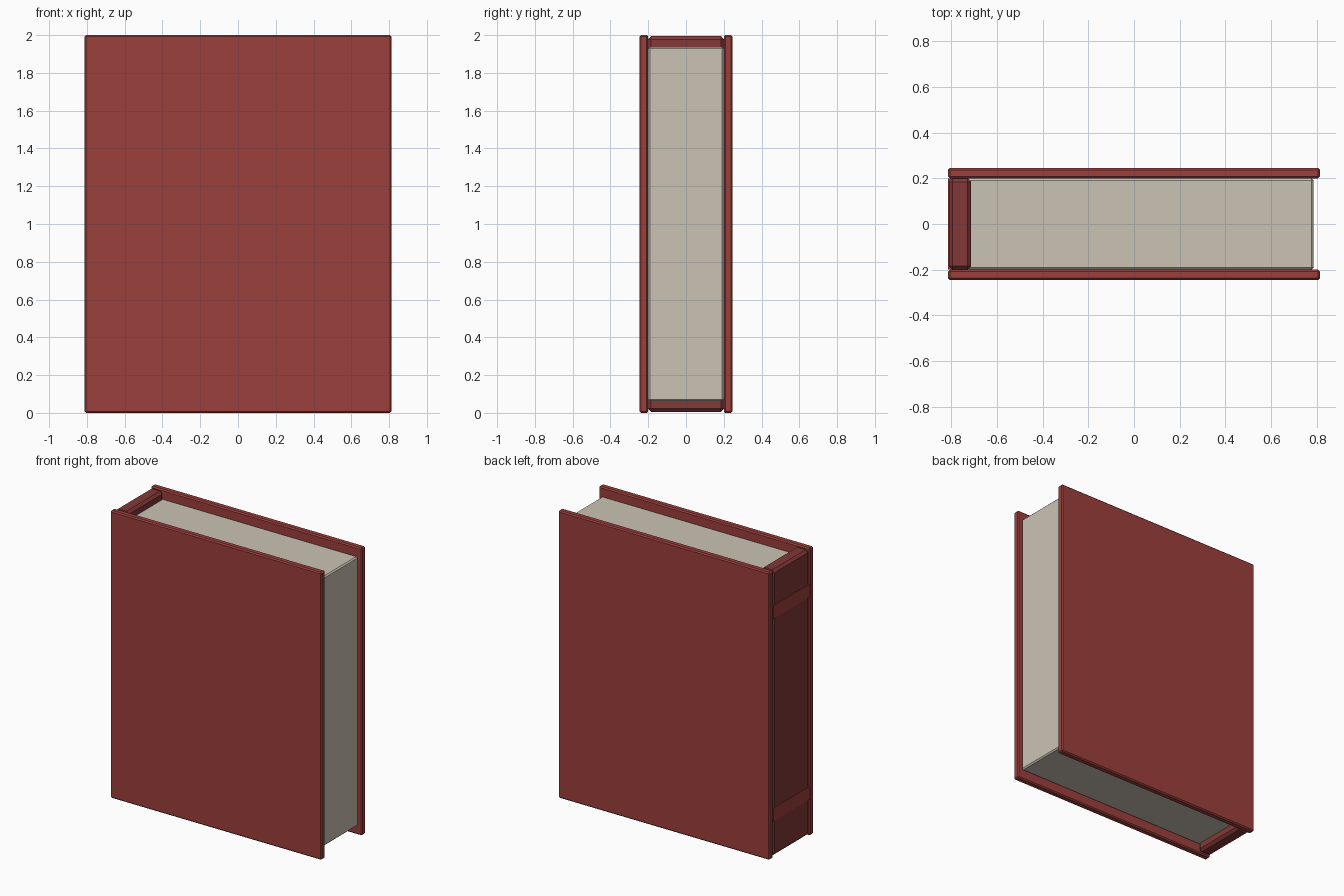
import bpy

if "Cube" in bpy.data.objects:
    bpy.data.objects.remove(bpy.data.objects["Cube"])


def material(name, rgb):
    m = bpy.data.materials.new(name)
    m.diffuse_color = (*rgb, 1)
    m.use_nodes = True
    m.node_tree.nodes["Principled BSDF"].inputs["Base Color"].default_value = m.diffuse_color
    return m


def box(name, lo, hi, mat, bevel=0.0):
    """Box between two corners with a single-segment edge chamfer."""
    centre = [(a + b) / 2 for a, b in zip(lo, hi)]
    bpy.ops.mesh.primitive_cube_add(size=1, location=centre)
    ob = bpy.context.object
    ob.name = name
    ob.scale = [b - a for a, b in zip(lo, hi)]
    bpy.ops.object.transform_apply(location=False, rotation=False, scale=True)
    ob.data.materials.append(mat)
    if bevel:
        mod = ob.modifiers.new("chamfer", "BEVEL")
        mod.width = bevel
        mod.segments = 1
    return ob


cover_red = material("cover_red", (0.33, 0.05, 0.045))
spine_red = material("spine_red", (0.23, 0.04, 0.04))
band_red = material("band_red", (0.33, 0.05, 0.045))
paper = material("paper", (0.60, 0.55, 0.46))

# Front and back boards
box("front_cover", (-0.813, -0.245, 0), (0.813, -0.2, 2), cover_red, 0.008)
box("back_cover", (-0.813, 0.2, 0), (0.813, 0.245, 2), cover_red, 0.008)

# Spine between the boards
box("spine", (-0.81, -0.201, 0.006), (-0.712, 0.201, 1.994), spine_red, 0.017)

# Two flat bands across the spine
for name, z in (("lower_band", 0.30), ("upper_band", 1.71)):
    box(name, (-0.813, -0.2, z - 0.045), (-0.79, 0.2, z + 0.045), band_red)

# Page block, set in from the board edges
box("pages", (-0.73, -0.2, 0.063), (0.785, 0.2, 1.938), paper, 0.009)
